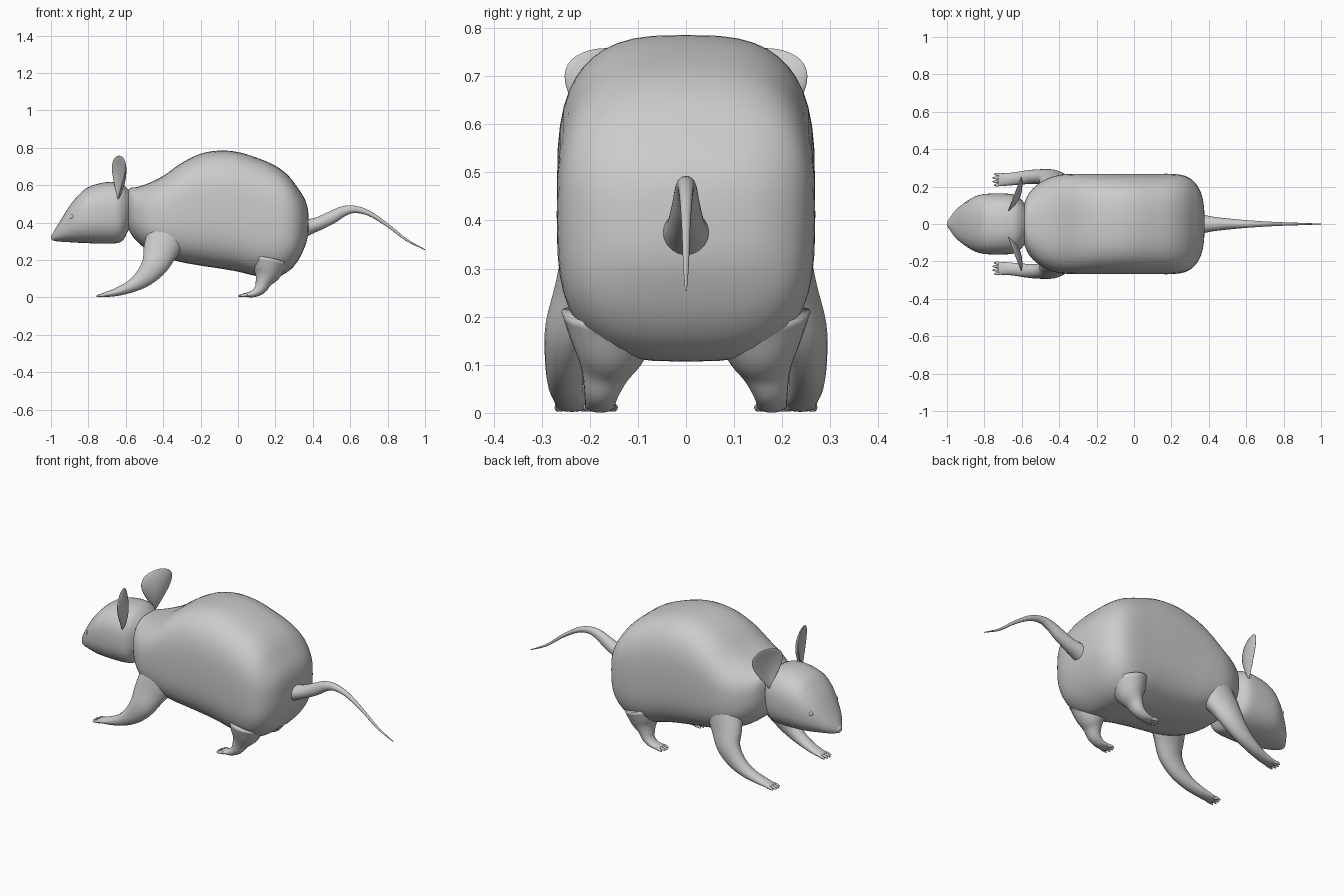
import bpy, bmesh, math
from mathutils import Vector

if "Cube" in bpy.data.objects:
    bpy.data.objects.remove(bpy.data.objects["Cube"])


def spline(pts, steps=4):
    """Catmull-Rom interpolation through tuples of any length."""
    p = [Vector(q) for q in pts]
    p = [p[0] * 2 - p[1]] + p + [p[-1] * 2 - p[-2]]
    out = []
    for i in range(1, len(p) - 2):
        a, b, c, d = p[i - 1:i + 3]
        for k in range(steps):
            t = k / steps
            out.append((b * 2 + (c - a) * t + (a * 2 - b * 5 + c * 4 - d) * t * t
                        + (b * 3 - a - c * 3 + d) * t ** 3) / 2)
    return out + [p[-2]]


def finish(name, bm):
    bmesh.ops.recalc_face_normals(bm, faces=bm.faces)
    for f in bm.faces:
        f.smooth = True
    me = bpy.data.meshes.new(name)
    bm.to_mesh(me)
    bm.free()
    ob = bpy.data.objects.new(name, me)
    bpy.context.collection.objects.link(ob)
    return ob


def loft(name, rings):
    bm = bmesh.new()
    vr = [[bm.verts.new(co) for co in r] for r in rings]
    n = len(vr[0])
    for a, b in zip(vr, vr[1:]):
        for i in range(n):
            bm.faces.new((a[i], a[(i + 1) % n], b[(i + 1) % n], b[i]))
    for r in (vr[0], vr[-1]):
        c = bm.verts.new(sum((v.co for v in r), Vector()) / n)
        for i in range(n):
            bm.faces.new((r[i], r[(i + 1) % n], c))
    return finish(name, bm)


def power(c, e):
    return math.copysign(abs(c) ** e, c)


def hull(name, stations, seg=48):
    """Superellipse sections along x: (x, bottom, top, half width, exponent)."""
    xyz = [Vector((x, 0)) for x, *_ in stations]
    size = [s[1:] for s in stations]
    rings = []
    for c, s in zip(spline(xyz), spline([v + (0,) * (4 - len(v)) for v in size])):
        zb, zt, w, n = s
        ang = [math.tau * i / seg for i in range(seg)]
        rings.append([Vector((c[0], w * power(math.cos(a), 2 / n),
                              (zb + zt) / 2 + (zt - zb) / 2 * power(math.sin(a), 2 / n)))
                      for a in ang])
    return loft(name, rings)


def limb(name, path, side=1, seg=20):
    """Tapered tube along (x, y, z, half width, half thickness)."""
    cen = spline([(p[0], p[1] * side, p[2]) for p in path])
    rad = spline([p[3:] for p in path])
    rings = []
    for i, c in enumerate(cen):
        t = (cen[min(i + 1, len(cen) - 1)] - cen[max(i - 1, 0)]).normalized()
        u = (Vector((0, 1, 0)) - t * t.y).normalized()
        v = t.cross(u)
        rings.append([c + u * rad[i][0] * math.cos(math.tau * k / seg)
                      + v * rad[i][1] * math.sin(math.tau * k / seg) for k in range(seg)])
    return loft(name, rings)


def ball(name, loc, size):
    bm = bmesh.new()
    bmesh.ops.create_uvsphere(bm, u_segments=24, v_segments=12, radius=1)
    for v in bm.verts:
        v.co = Vector(loc) + Vector(a * b for a, b in zip(v.co, size))
    return finish(name, bm)


# Torso
hull("body", [(-.605, .42, .55, .05, 2.4), (-.575, .345, .585, .14, 2.5), (-.54, .30, .59, .19, 2.6),
              (-.48, .25, .61, .235, 2.7), (-.40, .215, .65, .262, 2.8), (-.30, .188, .72, .268, 3),
              (-.20, .17, .768, .268, 3), (-.10, .155, .785, .268, 3), (0, .138, .777, .268, 3),
              (.10, .114, .747, .268, 3), (.20, .108, .704, .268, 3), (.27, .14, .65, .258, 3),
              (.32, .195, .585, .228, 3), (.355, .265, .53, .175, 2.9), (.372, .32, .48, .11, 2.7),
              (.378, .375, .425, .03, 2.5)])

# Head
hull("head", [(-.998, .312, .325, .008, 2), (-.985, .303, .352, .032, 2.1), (-.95, .298, .41, .078, 2.2),
              (-.90, .295, .49, .118, 2.3), (-.85, .292, .55, .147, 2.4), (-.80, .29, .59, .16, 2.5),
              (-.72, .287, .614, .163, 2.5), (-.65, .29, .615, .159, 2.5), (-.615, .305, .602, .142, 2.5),
              (-.59, .35, .58, .115, 2.4), (-.56, .40, .55, .07, 2.4)])
ball("nose", (-.982, 0, .325), (.018, .026, .018))

# Tail
limb("tail", [(.33, 0, .365, .055, .055), (.38, 0, .378, .047, .042), (.43, 0, .394, .038, .036),
              (.50, 0, .427, .03, .034), (.56, 0, .459, .024, .028), (.62, 0, .471, .019, .02),
              (.70, 0, .45, .014, .014), (.80, 0, .386, .009, .009), (.90, 0, .308, .006, .006),
              (1.0, 0, .255, .002, .002)])

for s, label in ((1, "left"), (-1, "right")):
    # Dished, teardrop ears
    bm = bmesh.new()
    bmesh.ops.create_uvsphere(bm, u_segments=40, v_segments=24, radius=1)
    across = Vector((.36, .93 * s, 0))
    forward = Vector((-.93, .36 * s, 0))
    for v in bm.verts:
        x, y, z = v.co
        width = (.65 + .5 * z) * .126
        depth = .013 * y + .02 * (x * x + z * z)
        v.co = (Vector((-.62, .15 * s, .642)) + across * (x * width + .008 * z)
                + forward * depth + Vector((0, 0, z * .116)))
    finish(label + "_ear", bm)
    ball(label + "_eye", (-.885, .115 * s, .43), (.014, .012, .014))

    # Legs
    limb(label + "_front_leg", [(-.38, .18, .33, .08, .11), (-.415, .215, .25, .06, .093),
                                (-.445, .243, .175, .05, .072), (-.50, .252, .108, .041, .052),
                                (-.57, .25, .06, .037, .034), (-.64, .242, .032, .034, .023),
                                (-.69, .238, .019, .034, .016), (-.725, .237, .012, .034, .01)], s)
    limb(label + "_hind_leg", [(.17, .15, .20, .11, .10), (.155, .158, .13, .078, .074),
                               (.137, .167, .085, .052, .045), (.118, .175, .045, .037, .032),
                               (.085, .178, .021, .032, .02), (.05, .178, .014, .032, .013),
                               (.03, .178, .011, .032, .01)], s)

    # Toes
    for foot, x, y in (("front", -.71, .237), ("hind", .048, .178)):
        for i in range(4):
            o = (i - 1.5) * .019
            reach = .05 - .012 * abs(i - 1.5) / 1.5
            limb(f"{label}_{foot}_toe_{i + 1}",
                 [(x, y + o * .8, .012, .009, .01), (x - reach * .6, y + o, .011, .008, .008),
                  (x - reach, y + o * 1.05, .006, .003, .004)], s, 10)
